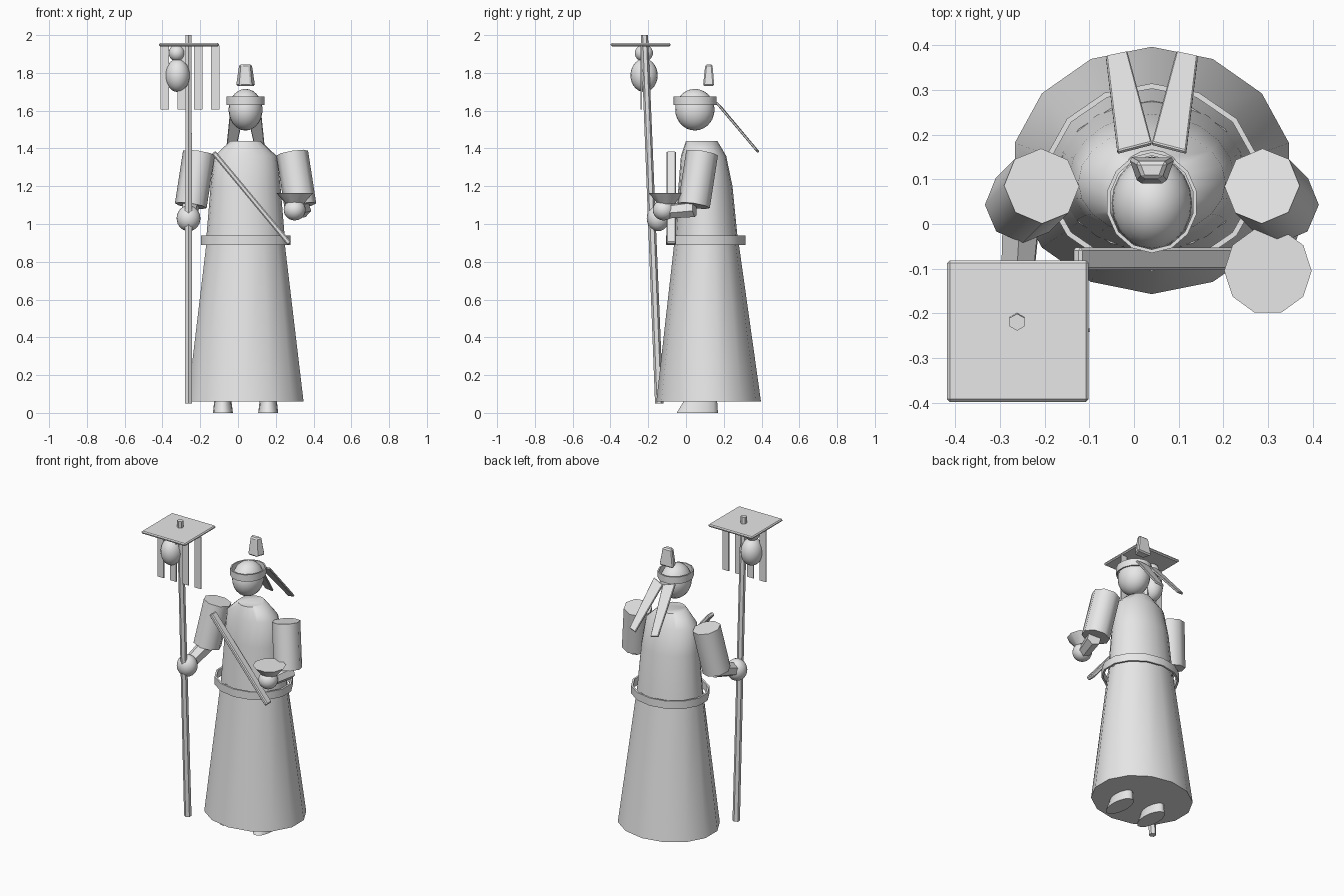
import bpy, bmesh, math
from mathutils import Vector

if "Cube" in bpy.data.objects:
    bpy.data.objects.remove(bpy.data.objects["Cube"])

GREY = (0.8, 0.8, 0.8, 1)
grey = bpy.data.materials.new("plain grey")
grey.use_nodes = True
grey.diffuse_color = GREY
grey.node_tree.nodes["Principled BSDF"].inputs["Base Color"].default_value = GREY
CX = 0.04  # the figure's own middle line


def finish(name, bm, smooth=True, bevel=0):
    bmesh.ops.recalc_face_normals(bm, faces=bm.faces)
    mesh = bpy.data.meshes.new(name)
    bm.to_mesh(mesh)
    bm.free()
    ob = bpy.data.objects.new(name, mesh)
    bpy.context.collection.objects.link(ob)
    mesh.materials.append(grey)
    if bevel:
        mod = ob.modifiers.new("soft edges", "BEVEL")
        mod.width = bevel
        mod.segments = 1
    if smooth:
        bpy.ops.object.select_all(action="DESELECT")
        ob.select_set(True)
        bpy.context.view_layer.objects.active = ob
        bpy.ops.object.shade_smooth_by_angle(angle=math.radians(50))
    return ob


def loft(name, rings, sides, turn=0.0, smooth=True, bevel=0, closed=False):
    """Elliptical rings (cx, cy, z, rx, ry) joined into a skin."""
    bm = bmesh.new()
    loops = []
    for cx, cy, z, rx, ry in rings:
        angles = [math.tau * i / sides + turn for i in range(sides)]
        loops.append([bm.verts.new((cx + rx * math.cos(a), cy + ry * math.sin(a), z))
                      for a in angles])
    pairs = list(zip(loops, loops[1:]))
    if closed:
        pairs.append((loops[-1], loops[0]))
    else:
        bm.faces.new(loops[0])
        bm.faces.new(loops[-1])
    for low, high in pairs:
        for i in range(sides):
            j = (i + 1) % sides
            bm.faces.new((low[i], low[j], high[j], high[i]))
    return finish(name, bm, smooth, bevel)


def band(name, cx, cy, low, high, rx, ry, sides, wall):
    ix, iy = rx - wall, ry - wall
    rings = [(cx, cy, low, rx, ry), (cx, cy, high, rx, ry),
             (cx, cy, high, ix, iy), (cx, cy, low, ix, iy)]
    return loft(name, rings, sides, math.pi / 2, closed=True)


def rod(name, start, end, r1, r2, sides, smooth=True):
    start, end = Vector(start), Vector(end)
    bm = bmesh.new()
    bmesh.ops.create_cone(bm, cap_ends=True, segments=sides, radius1=r1, radius2=r2,
                          depth=(end - start).length)
    turn = Vector((0, 0, 1)).rotation_difference(end - start).to_matrix()
    bmesh.ops.rotate(bm, verts=bm.verts, cent=(0, 0, 0), matrix=turn)
    bmesh.ops.translate(bm, verts=bm.verts, vec=(start + end) / 2)
    return finish(name, bm, smooth)


def ball(name, centre, radii):
    bm = bmesh.new()
    bmesh.ops.create_uvsphere(bm, u_segments=20, v_segments=14, radius=1)
    bmesh.ops.scale(bm, verts=bm.verts, vec=radii)
    bmesh.ops.translate(bm, verts=bm.verts, vec=centre)
    return finish(name, bm)


def box(name, centre, size, bevel=0):
    bm = bmesh.new()
    bmesh.ops.create_cube(bm, size=1)
    bmesh.ops.scale(bm, verts=bm.verts, vec=size)
    ob = finish(name, bm, smooth=False, bevel=bevel)
    ob.location = centre
    return ob


def slab(name, corners, offset, bevel=0):
    """A flat outline pushed along an offset to give it thickness."""
    bm = bmesh.new()
    face = bm.faces.new([bm.verts.new(c) for c in corners])
    new = bmesh.ops.extrude_face_region(bm, geom=[face], use_keep_orig=True)["geom"]
    bmesh.ops.translate(bm, vec=offset,
                        verts=[v for v in new if isinstance(v, bmesh.types.BMVert)])
    return finish(name, bm, smooth=False, bevel=bevel)


# Robe: skirt and torso
loft("robe_skirt", [(CX, 0.12, 0.06, 0.315, 0.277), (CX, 0.108, 0.92, 0.21, 0.168)],
     14, math.pi / 2)
loft("robe_torso", [(CX, 0.108, 0.9, 0.21, 0.168), (CX, 0.103, 1.2, 0.185, 0.143),
                    (CX, 0.093, 1.36, 0.165, 0.12), (CX, 0.083, 1.44, 0.08, 0.083)],
     20, math.pi / 2)
band("belt", CX, 0.105, 0.89, 0.94, 0.243, 0.21, 14, 0.012)

# Sash rod lying across the chest
sash = box("chest_sash", (0.072, -0.078, 1.137), (0.026, 0.05, 0.63), 0.006)
sash.rotation_euler.y = -math.atan2(0.395, 0.475)

# Head, head band and cap
ball("head", (CX, 0.047, 1.605), (0.09, 0.104, 0.11))
band("head_band", CX, 0.048, 1.63, 1.675, 0.103, 0.113, 14, 0.008)
cap = []
for z, wide, back, front in ((1.73, 0.053, 0.15, 0.09), (1.845, 0.036, 0.14, 0.102)):
    cap.append([(CX - wide, back, z), (CX + wide, back, z),
                (CX + wide * 0.6, front, z), (CX - wide * 0.6, front, z)])
bm = bmesh.new()
low, high = [[bm.verts.new(c) for c in ring] for ring in cap]
bm.faces.new(low)
bm.faces.new(high)
for i in range(4):
    j = (i + 1) % 4
    bm.faces.new((low[i], low[j], high[j], high[i]))
finish("cap", bm, smooth=False, bevel=0.008)

# Parts that come in pairs
for side, s in (("left", 1), ("right", -1)):
    slab(side + "_ribbon",
         [(CX + s * 0.077, 0.155, 1.64), (CX + s * 0.103, 0.37, 1.385),
          (CX + s * 0.055, 0.38, 1.375), (CX + s * 0.0, 0.175, 1.62)],
         (0, 0.009, 0.009), 0.003)
    rod(side + "_sleeve", (CX + s * 0.247, 0.085, 1.375), (CX + s * 0.29, 0.042, 1.097),
        0.085, 0.085, 8)
    loft(side + "_foot", [(CX + s * 0.12, 0.06, 0, 0.053, 0.112),
                          (CX + s * 0.12, 0.08, 0.075, 0.044, 0.086)], 14)

# Forearms and hands
rod("left_forearm", (0.345, 0.045, 1.08), (0.3, -0.11, 1.065), 0.045, 0.038, 6, False)
ball("left_hand", (0.3, -0.118, 1.075), (0.058, 0.058, 0.056))
rod("right_forearm", (-0.25, 0.05, 1.1), (-0.262, -0.14, 1.035), 0.048, 0.04, 6, False)
ball("right_hand", (-0.262, -0.148, 1.03), (0.063, 0.06, 0.068))

# Bowl resting on the left hand
loft("bowl", [(0.3, -0.105, 1.105, 0.046, 0.046), (0.3, -0.105, 1.165, 0.098, 0.098)], 10)

# Staff with canopy, streamers and gourd
rod("staff", (-0.262, -0.142, 0.05), (-0.262, -0.22, 2.0), 0.022, 0.019, 6, False)
box("canopy", (-0.26, -0.24, 1.949), (0.317, 0.317, 0.017), 0.006)
for i in range(4):
    box("streamer_%d" % (i + 1), (-0.388 + 0.089 * i, -0.238, 1.775), (0.045, 0.008, 0.34))
ball("gourd_body", (-0.32, -0.222, 1.787), (0.065, 0.072, 0.088))
ball("gourd_neck", (-0.324, -0.223, 1.905), (0.043, 0.048, 0.045))
